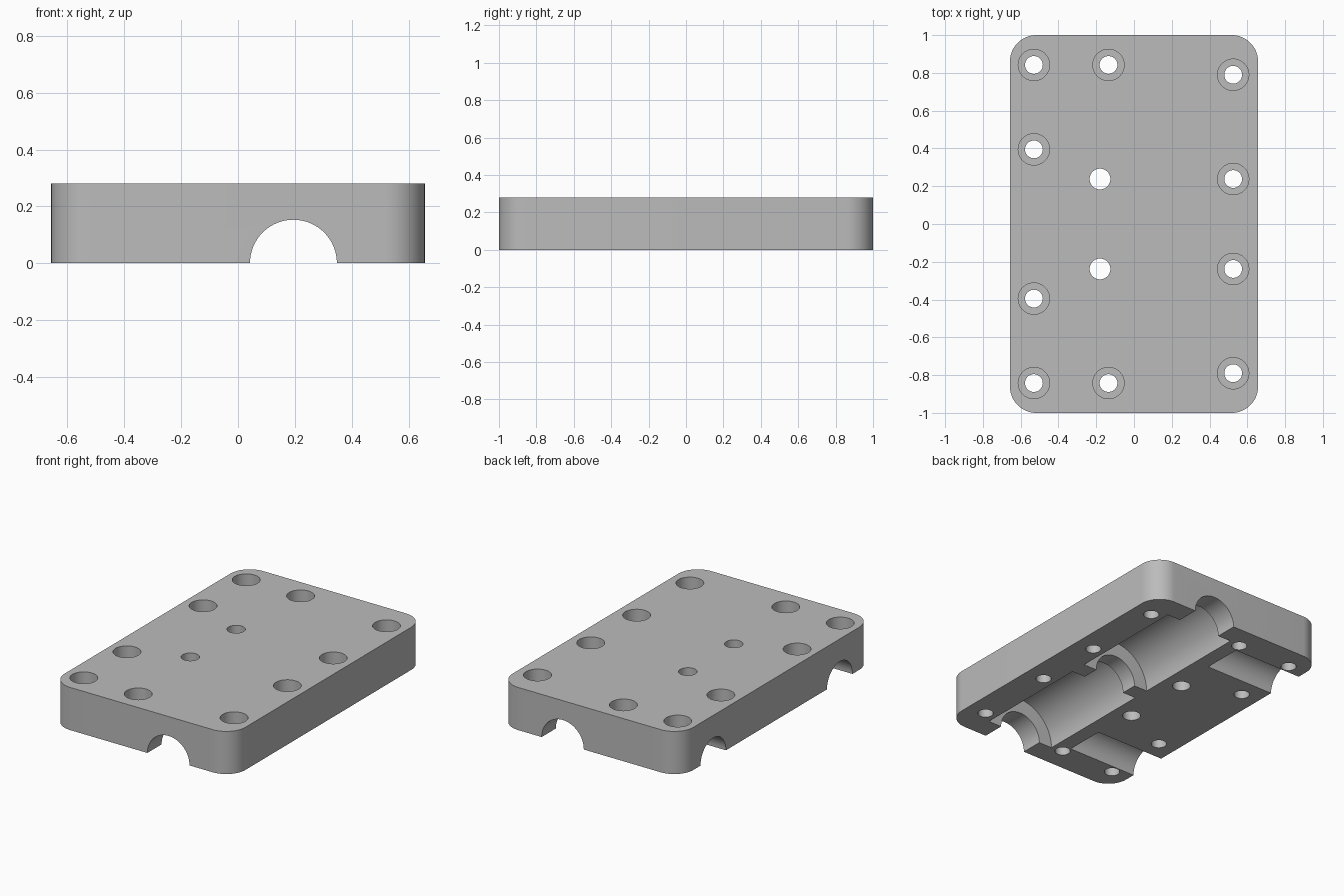
import bpy, bmesh
from math import pi, radians

old = bpy.data.objects.get("Cube")
if old:
    bpy.data.objects.remove(old, do_unlink=True)

W, L, H = 0.657, 1.0, 0.28     # half width, half length, thickness

grey = bpy.data.materials.new("light grey")
grey.use_nodes = True
colour = (0.5, 0.5, 0.5, 1)
grey.diffuse_color = colour
grey.node_tree.nodes["Principled BSDF"].inputs["Base Color"].default_value = colour

# Plate with rounded upright corners
bm = bmesh.new()
bmesh.ops.create_cube(bm, size=1)
bmesh.ops.scale(bm, verts=bm.verts, vec=(2 * W, 2 * L, H))
bmesh.ops.translate(bm, verts=bm.verts, vec=(0, 0, H / 2))
upright = [e for e in bm.edges if abs(e.verts[0].co.z - e.verts[1].co.z) > H / 2]
bmesh.ops.bevel(bm, geom=upright, offset=0.14, segments=16, profile=0.5, affect='EDGES')
mesh = bpy.data.meshes.new("bearing_block")
bm.to_mesh(mesh)
bm.free()
mesh.materials.append(grey)
block = bpy.data.objects.new("bearing_block", mesh)
bpy.context.collection.objects.link(block)


def drill(radius, axis, start, end, a, b, sides=48):
    """Cut a cylinder along an axis; a and b are its other two coordinates."""
    mid = (start + end) / 2
    place = {'x': (mid, a, b), 'y': (a, mid, b), 'z': (a, b, mid)}[axis]
    turn = {'x': (0, pi / 2, 0), 'y': (pi / 2, 0, 0), 'z': (0, 0, 0)}[axis]
    bpy.ops.mesh.primitive_cylinder_add(vertices=sides, radius=radius, depth=end - start,
                                        location=place, rotation=turn)
    cutter = bpy.context.object
    cutter.name = "cutter"
    cutter.hide_render = True
    mod = block.modifiers.new("cut", 'BOOLEAN')
    mod.operation = 'DIFFERENCE'
    mod.solver = 'EXACT'
    mod.object = cutter
    bpy.context.view_layer.objects.active = block
    bpy.ops.object.modifier_apply(modifier=mod.name)
    bpy.data.objects.remove(cutter, do_unlink=True)


# Shaft channel along the underside
SHAFT_X = 0.195
drill(0.153, 'y', -1.2, 1.2, SHAFT_X, 0, 64)

for side in (-1, 1):
    # Bearing pocket
    near, far = sorted((side * 0.055, side * 0.853))
    drill(0.25, 'y', near, far, SHAFT_X, 0, 96)
    # Cross channel open to the right edge
    drill(0.132, 'x', -0.9, -0.155, side * 0.656, 0, 64)
    # Counterbored bolt holes
    for x, y in ((-0.53, 0.842), (-0.135, 0.842), (-0.53, 0.395), (0.525, 0.79), (0.525, 0.238)):
        drill(0.083, 'z', H - 0.12, H + 0.1, x, side * y)
        drill(0.047, 'z', -0.1, H + 0.1, x, side * y)
    # Plain hole
    drill(0.055, 'z', -0.1, H + 0.1, -0.18, side * 0.238)

bpy.ops.object.select_all(action='DESELECT')
block.select_set(True)
bpy.context.view_layer.objects.active = block
bpy.ops.object.shade_smooth_by_angle(angle=radians(30))
